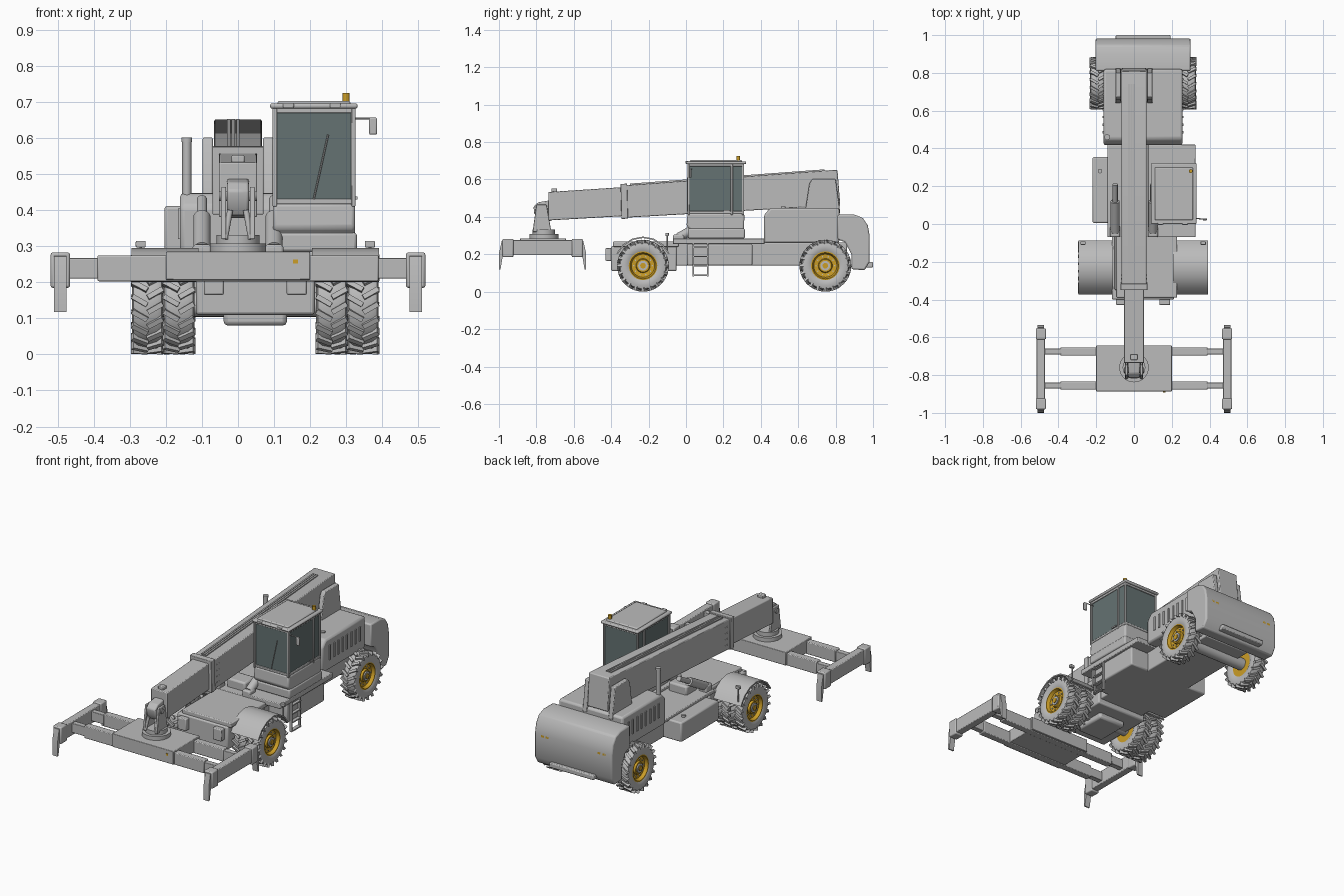
import bpy, bmesh, math
from mathutils import Vector, Matrix

if "Cube" in bpy.data.objects:
    bpy.data.objects.remove(bpy.data.objects["Cube"])

def material(name, c):
    m = bpy.data.materials.new(name)
    m.diffuse_color = (*c, 1)
    m.use_nodes = True
    m.node_tree.nodes["Principled BSDF"].inputs["Base Color"].default_value = m.diffuse_color
    return m

GREY = material("body_grey", (0.5, 0.5, 0.5))
YELLOW = material("ochre_yellow", (0.6, 0.34, 0.02))
GLASS = material("dark_glass", (0.13, 0.17, 0.17))
CX = 0.048  # centre line of the carrier (the boom sits on x = 0)

def finish(bm, name, mat=GREY, bevel=0, segs=2):
    bmesh.ops.recalc_face_normals(bm, faces=bm.faces)
    me = bpy.data.meshes.new(name)
    bm.to_mesh(me)
    bm.free()
    me.materials.append(mat)
    me.shade_smooth()
    me.set_sharp_from_angle(angle=math.radians(32))
    ob = bpy.data.objects.new(name, me)
    bpy.context.collection.objects.link(ob)
    if bevel:
        mod = ob.modifiers.new("bevel", "BEVEL")
        mod.width, mod.segments = bevel, segs
        mod.limit_method, mod.angle_limit = "ANGLE", math.radians(32)
    return ob

def add_box(bm, x0, x1, y0, y1, z0, z1):
    mat = Matrix.Translation(((x0+x1)/2, (y0+y1)/2, (z0+z1)/2)) @ Matrix.Diagonal((x1-x0, y1-y0, z1-z0, 1))
    bmesh.ops.create_cube(bm, size=1, matrix=mat)

def box(name, x0, x1, y0, y1, z0, z1, mat=GREY, bevel=0):
    bm = bmesh.new()
    add_box(bm, x0, x1, y0, y1, z0, z1)
    return finish(bm, name, mat, bevel)

def prism(name, pts, x0, x1, mat=GREY, bevel=0):
    """Side profile of (y, z) points extruded along x."""
    bm = bmesh.new()
    f = bm.faces.new([bm.verts.new((x0, y, z)) for y, z in pts])
    r = bmesh.ops.extrude_face_region(bm, geom=[f])
    bmesh.ops.translate(bm, vec=(x1-x0, 0, 0), verts=[v for v in r["geom"] if isinstance(v, bmesh.types.BMVert)])
    return finish(bm, name, mat, bevel)

def add_cyl(bm, p, q, r, n=20):
    p, q = Vector(p), Vector(q)
    m = Matrix.Translation((p+q)/2) @ (q-p).to_track_quat("Z", "Y").to_matrix().to_4x4()
    bmesh.ops.create_cone(bm, cap_ends=True, segments=n, radius1=r, radius2=r, depth=(q-p).length, matrix=m)

def cyl(name, p, q, r, mat=GREY, n=20):
    bm = bmesh.new()
    add_cyl(bm, p, q, r, n)
    return finish(bm, name, mat)

def lathe(bm, prof, c, n=40):
    vs = [bm.verts.new((c[0]+x, c[1], c[2]+r)) for x, r in prof]
    es = [bm.edges.new(e) for e in zip(vs, vs[1:])]
    bmesh.ops.spin(bm, geom=vs+es, cent=c, axis=(1, 0, 0), angle=2*math.pi, steps=n)
    bmesh.ops.remove_doubles(bm, verts=bm.verts, dist=1e-5)

# Wheels: tyre with chevron lugs, ochre rim, grey hub
def wheel(name, x, y, side):
    w, c = 0.043, Vector((x, y, 0.139))
    bm = bmesh.new()
    lathe(bm, [(-w*.8, .072), (-w*.95, .085), (-w, .105), (-w*.9, .122), (-w*.6, .128), (w*.6, .128),
               (w*.9, .122), (w, .105), (w*.95, .085), (w*.8, .072)], c)
    for i in range(20):
        for s in (-1, 1):
            a = 2*math.pi*(i+s*.25)/20
            m = (Matrix.Translation(c) @ Matrix.Rotation(a, 4, "X") @ Matrix.Translation((s*w*.5, 0, .127))
                 @ Matrix.Rotation(s*math.radians(30), 4, "Z") @ Matrix.Diagonal((w*1.1, .014, .022, 1)))
            bmesh.ops.create_cube(bm, size=1, matrix=m)
    finish(bm, name + "_tyre")
    bm = bmesh.new()
    lathe(bm, [(side*k*w, r) for k, r in ((-.8, 0), (-.8, .076), (.85, .077), (.88, .07), (.45, .062),
                                          (.4, .038), (.65, .034), (.65, 0))], c, 32)
    finish(bm, name + "_rim", YELLOW)
    bm = bmesh.new()
    add_cyl(bm, c+Vector((side*w*.6, 0, 0)), c+Vector((side*w*.8, 0, 0)), .026)
    for i in range(10):
        a = i*math.pi/5
        p = c + Vector((side*w*.4, .05*math.cos(a), .05*math.sin(a)))
        add_cyl(bm, p, p+Vector((side*.006, 0, 0)), .004, 6)
    finish(bm, name + "_hub")
    cyl(name + "_hub_cap", c+Vector((side*w*.8, 0, 0)), c+Vector((side*w*.9, 0, 0)), .015, YELLOW)

for s, t in ((-1, "left"), (1, "right")):
    wheel(f"front_outer_{t}", CX+s*.299, -.23, s)
    wheel(f"front_inner_{t}", CX+s*.212, -.23, s)
    wheel(f"rear_{t}", CX+s*.237, .745, s)
    # Faceted front mudguards and their lamps
    arc = [math.radians(25+130*i/6) for i in range(7)]
    pts = [(-.23+r*math.cos(a), .138+r*math.sin(a)) for r, seq in ((.157, arc), (.149, arc[::-1])) for a in seq]
    xs = sorted((CX+s*.158, CX+s*.343))
    prism(f"mudguard_{t}", pts, *xs)
    x = CX+s*.318
    cyl(f"lamp_stalk_{t}", (x, -.1, .22), (x, -.1, .3), .004)
    box(f"front_lamp_{t}", x-.014, x+.014, -.11, -.092, .297, .315, bevel=.003)
    # Side tanks, front towing blocks and rear lights
    xs = sorted((CX+s*.13, CX+s*.267))
    box(f"side_tank_{t}", *xs, .005, .355, .14, .255, bevel=.008)
    x = CX+s*.115
    box(f"front_block_{t}", x-.028, x+.028, -.43, -.39, .165, .235, bevel=.005)
    for k in (.17, .2):
        box(f"rear_light_{t}", CX+s*k-.01, CX+s*k+.01, .972, .982, .285, .297, YELLOW)
    # Hood louvres
    for i in range(8):
        y = .48+i*.04
        xs = sorted((CX+s*.209, CX+s*.214))
        box(f"louvre_{t}", *xs, y, y+.012, .32, .405)
    # Boom pivot plates and lift cylinders
    xs = sorted((s*.07, s*.098))
    prism(f"pivot_plate_{t}", [(.635, .42), (.66, .58), (.675, .602), (.8, .602), (.825, .42)], *xs, bevel=.004)
    cyl(f"lift_barrel_{t}", (s*.1, -.04, .29), (s*.1, .12, .38), .024)
    cyl(f"lift_rod_{t}", (s*.1, .12, .38), (s*.1, .21, .43), .014)
    box(f"lift_foot_{t}", s*.1-.026, s*.1+.026, -.07, -.01, .25, .305, bevel=.008)

# Chassis
box("chassis_frame", CX-.15, CX+.15, -.35, .86, .14, .262, bevel=.006)
box("front_frame", CX-.165, CX+.165, -.4, -.05, .11, .245, bevel=.008)
box("front_differential", CX-.088, CX+.088, -.33, -.13, .08, .15, bevel=.012)
box("front_deck", CX-.14, CX+.18, -.39, -.04, .24, .268, bevel=.005)
for y, w in ((-.23, .29), (.745, .23)):
    cyl("axle", (CX-w, y, .139), (CX+w, y, .139), .035)
box("cab_platform", .075, .325, -.07, .42, .255, .285, bevel=.004)
box("left_deck", -.14, .08, -.07, .42, .25, .27, bevel=.004)
box("valve_block", -.06, .06, -.02, .08, .26, .32, bevel=.01)

# Engine hood and counterweight
prism("engine_hood", [(.417, .26), (.417, .41), (.45, .448), (.82, .448), (.82, .26)], CX-.209, CX+.209, bevel=.012)
prism("counterweight", [(.81, .412), (.9, .412), (.945, .395), (.972, .355), (.982, .3), (.982, .16), (.955, .115),
                        (.885, .12), (.885, .2), (.85, .265), (.81, .28)], CX-.252, CX+.252, bevel=.008)
box("rear_bumper", CX-.145, CX+.145, .96, 1.0, .13, .158, bevel=.005)
cyl("exhaust", (-.142, .46, .4), (-.142, .46, .595), .013)
cyl("exhaust_cap", (-.142, .46, .59), (-.142, .46, .602), .015)
cyl("fuel_cap", (.19, .52, .44), (.19, .52, .455), .012)
cyl("tank_cap", (-.18, .28, .25), (-.18, .28, .265), .012)

# Telescopic boom
prism("outer_boom", [(-.34, .568), (.8, .652), (.81, .65), (.825, .46), (.7, .455), (-.34, .395)], -.066, .066, bevel=.004)
prism("boom_collar", [(-.35, .576), (-.315, .578), (-.31, .392), (-.345, .388)], -.071, .071, bevel=.003)
prism("inner_boom", [(-.735, .533), (-.2, .568), (-.2, .412), (-.735, .381)], -.053, .053, bevel=.004)
for x in (-.026, -.013, 0):
    prism("hose_rail", [(-.3, .568), (.74, .645), (.74, .654), (-.3, .578)], x-.0045, x+.0045)
for x in (-.066, .066):
    bm = bmesh.new()
    for i in range(4):
        for y in (-.29, -.27):
            add_cyl(bm, (x-.003, y, .43+i*.035), (x+.003, y, .43+i*.035), .004, 6)
    finish(bm, "boom_bolts")

# Boom head and rotator
prism("boom_head", [(-.72, .49), (-.79, .478), (-.815, .455), (-.812, .42), (-.79, .385), (-.72, .378)], -.03, .03, bevel=.006)
cyl("head_pin", (-.053, -.775, .44), (.053, -.775, .44), .014)
for s in (-1, 1):
    prism("head_fork", [(-.8, .465), (-.745, .465), (-.72, .32), (-.82, .32)], s*.04-.007, s*.04+.007, bevel=.003)
    cyl("damper", (s*.022, -.8, .4), (s*.036, -.81, .32), .008)
box("boom_tip_cap", -.018, .018, -.72, -.69, .53, .553, bevel=.004)
cyl("rotator_ring", (0, -.76, .275), (0, -.76, .308), .078, n=32)
cyl("rotator_top", (0, -.76, .305), (0, -.76, .332), .06, n=32)

# Container spreader
box("spreader_body", -.2, .2, -.887, -.642, .207, .285, bevel=.003)
box("spreader_marker", .153, .166, -.891, -.885, .252, .264, YELLOW)
for y in (-.855, -.675):
    box("spreader_sleeve", -.39, .39, y-.021, y+.021, .203, .275, bevel=.004)
    box("spreader_slide", -.485, .485, y-.016, y+.016, .211, .267, bevel=.003)
for s in (-1, 1):
    box("end_beam", s*.493-.022, s*.493+.022, -.93, -.6, .195, .277, bevel=.004)
    for e in (-1, 1):
        y = -.767+e*.185
        box("corner_casting", s*.493-.027, s*.493+.027, y-.029, y+.029, .185, .283, bevel=.006)
        prism("corner_guide", [(y+e*.02, .275), (y+e*.033, .272), (y+e*.047, .21), (y+e*.048, .118), (y+e*.04, .118),
                               (y+e*.026, .2)], s*.493-.017, s*.493+.017)

# Cab: base, glazed upper part, pillars and roof
prism("cab_base", [(.008, .42), (.003, .35), (.02, .335), (.02, .283), (.31, .283), (.312, .42)], .097, .325, bevel=.01)
box("cab_lower_skirt", .1, .33, .01, .315, .285, .338, bevel=.008)
box("cab_glass", .103, .319, .013, .305, .41, .685, GLASS)
for x in (.102, .32):
    for y in (.013, .245, .305):
        box("cab_pillar", x-.006, x+.006, y-.006, y+.006, .41, .685, bevel=.003)
for z in (.424, .677):
    box("cab_window_rail", .098, .324, .009, .31, z-.007, z+.007, bevel=.003)
box("cab_roof", .089, .332, .0, .322, .682, .697, bevel=.006)
box("cab_roof_cap", .11, .312, .02, .3, .69, .704, bevel=.006)
for x in (.14, .27):
    box("roof_lamp", x-.015, x+.015, -.004, .015, .684, .698, bevel=.003)
cyl("wiper", (.21, .008, .43), (.25, .008, .61), .0025, n=6)
cyl("beacon", (.3, .28, .695), (.3, .28, .726), .01, YELLOW)
box("door_handle", .325, .331, .2, .235, .43, .438)
cyl("mirror_arm", (.32, .03, .655), (.383, .025, .655), .003, n=8)
box("mirror", .364, .386, .018, .03, .61, .657, bevel=.004)

# Access ladder
for y in (.04, .115):
    box("ladder_rail", .312, .326, y-.004, y+.004, .08, .26)
for i in range(4):
    box("ladder_step", .31, .332, .04, .115, .085+i*.05, .092+i*.05)
